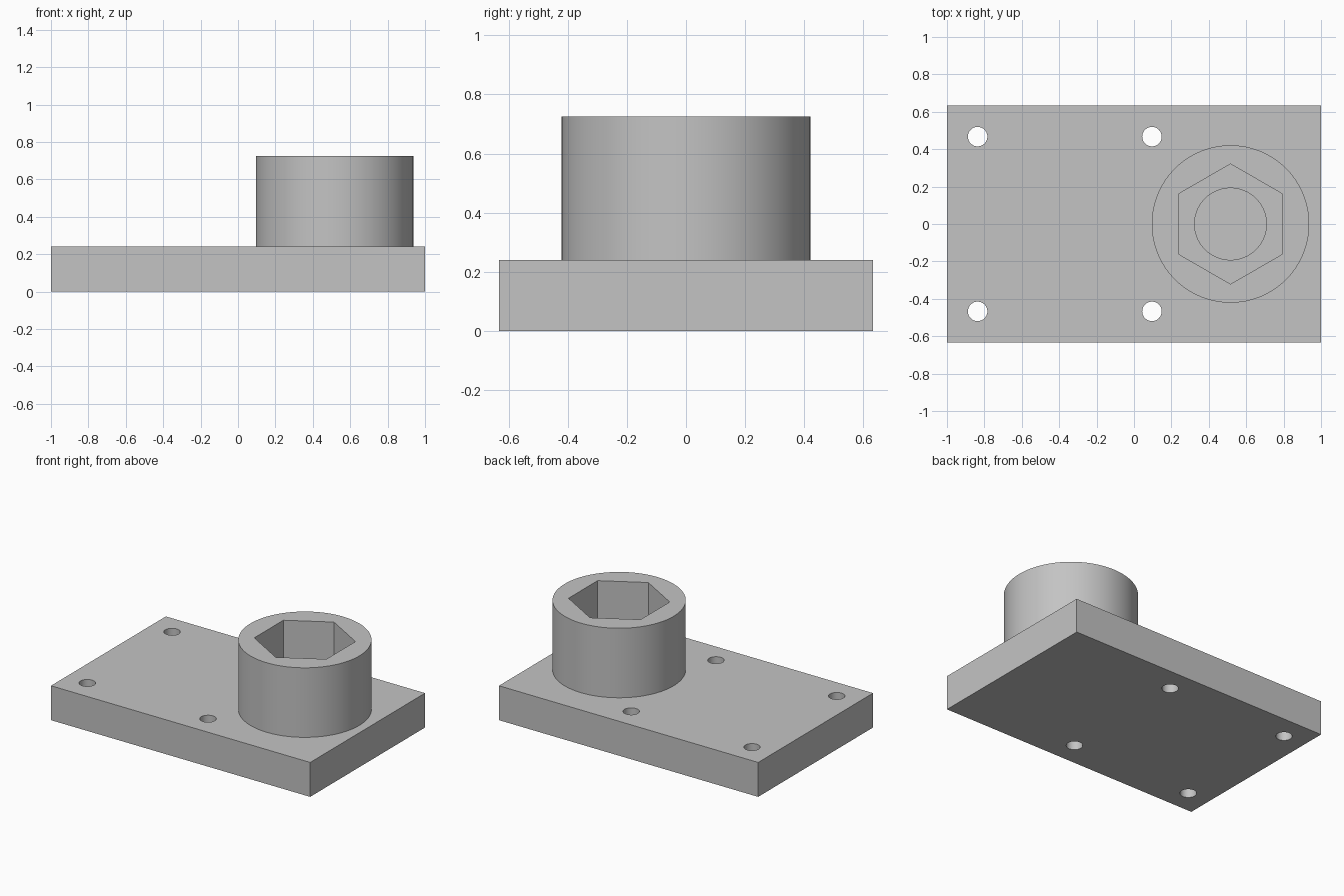
import bpy
import math

if "Cube" in bpy.data.objects:
    bpy.data.objects.remove(bpy.data.objects["Cube"], do_unlink=True)

PLATE_TOP = 0.24
BOSS_TOP = 0.725
BOSS_X = 0.516
POCKET_FLOOR = 0.36

# Single grey finish
grey = bpy.data.materials.new("plain_grey")
grey.use_nodes = True
colour = (0.55, 0.55, 0.55, 1)
grey.diffuse_color = colour
grey.node_tree.nodes["Principled BSDF"].inputs["Base Color"].default_value = colour


def prism(name, x, y, radius, low, high, sides=96):
    bpy.ops.mesh.primitive_cylinder_add(
        vertices=sides, radius=radius, depth=high - low,
        location=(x, y, (low + high) / 2))
    obj = bpy.context.object
    obj.name = name
    obj.data.materials.append(grey)
    return obj


def cut(body, cutter):
    cutter.hide_render = True
    mod = body.modifiers.new("cut", 'BOOLEAN')
    mod.operation = 'DIFFERENCE'
    mod.solver = 'EXACT'
    mod.object = cutter
    bpy.ops.object.select_all(action='DESELECT')
    bpy.context.view_layer.objects.active = body
    body.select_set(True)
    bpy.ops.object.modifier_apply(modifier=mod.name)
    bpy.data.objects.remove(cutter, do_unlink=True)


def finish(body):
    bpy.ops.object.select_all(action='DESELECT')
    bpy.context.view_layer.objects.active = body
    body.select_set(True)
    bpy.ops.object.shade_smooth_by_angle(angle=math.radians(30))


# Base plate with four through holes
bpy.ops.mesh.primitive_cube_add(size=1, location=(0, 0, PLATE_TOP / 2))
plate = bpy.context.object
plate.name = "base_plate"
plate.scale = (2, 1.266, PLATE_TOP)
bpy.ops.object.transform_apply(location=False, rotation=False, scale=True)
plate.data.materials.append(grey)
for x in (-0.836, 0.096):
    for y in (-0.467, 0.467):
        cut(plate, prism("hole_cutter", x, y, 0.052, -0.1, 0.4, 48))
finish(plate)

# Round boss with a hexagonal socket and a narrower bore beneath it
boss = prism("socket_boss", BOSS_X, 0, 0.421, PLATE_TOP, BOSS_TOP, 128)
cut(boss, prism("hex_cutter", BOSS_X, 0, 0.321, POCKET_FLOOR, 1, 6))
cut(boss, prism("bore_cutter", BOSS_X, 0, 0.192, 0.1, 0.9))
finish(boss)
